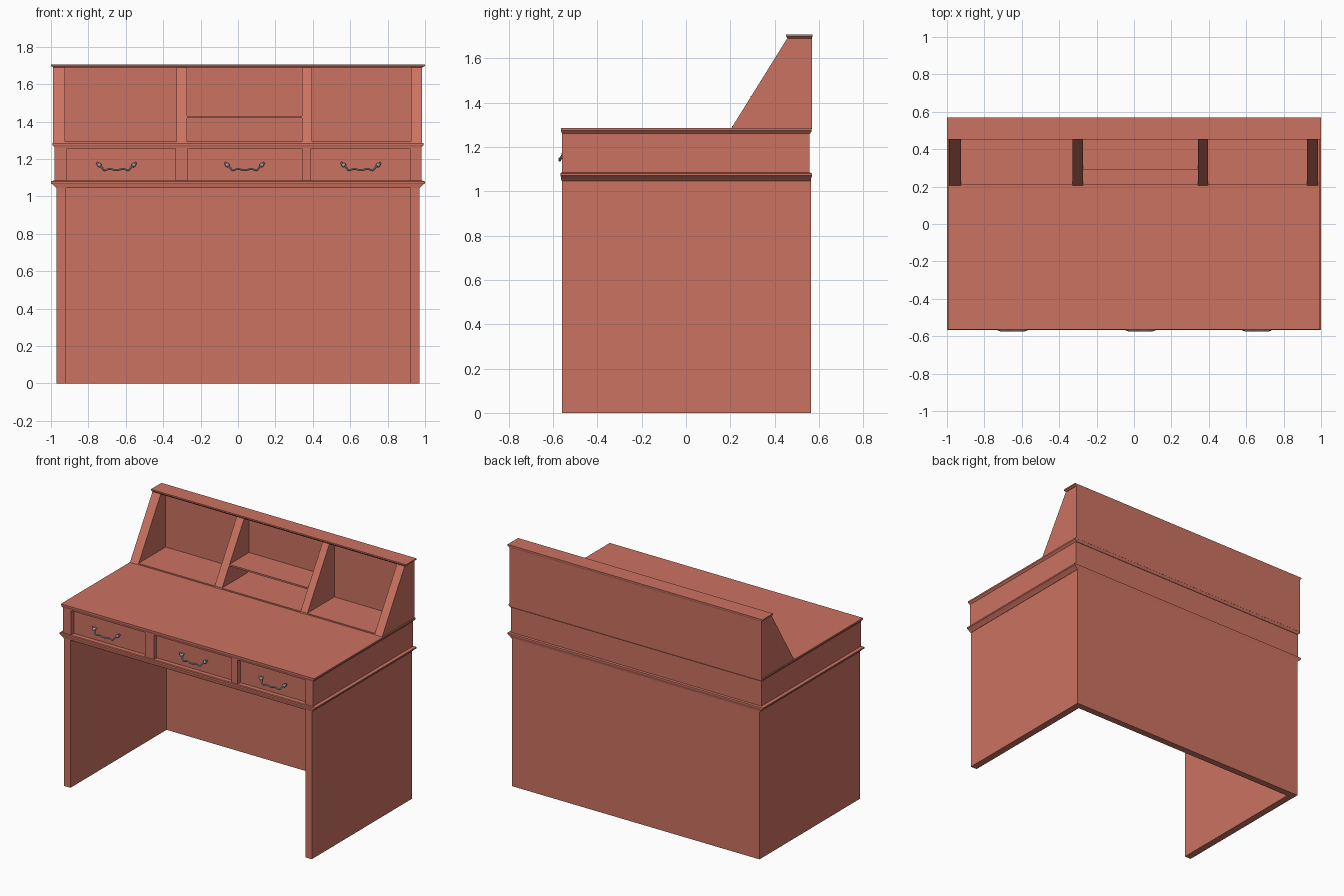
import bpy, bmesh, math
from mathutils import Vector, Matrix

if "Cube" in bpy.data.objects:
    bpy.data.objects.remove(bpy.data.objects["Cube"])


def material(name, color):
    m = bpy.data.materials.new(name)
    m.diffuse_color = color
    m.use_nodes = True
    m.node_tree.nodes["Principled BSDF"].inputs["Base Color"].default_value = m.diffuse_color
    return m


WOOD = material("red_wood", (0.6, 0.17, 0.12, 1))
METAL = material("grey_metal", (0.35, 0.35, 0.35, 1))


def finish(name, bm, mat=WOOD):
    bmesh.ops.recalc_face_normals(bm, faces=bm.faces)
    me = bpy.data.meshes.new(name)
    bm.to_mesh(me)
    bm.free()
    me.materials.append(mat)
    ob = bpy.data.objects.new(name, me)
    bpy.context.collection.objects.link(ob)
    return ob


def loft(name, rings):
    """Closed skin through a list of equal-length point rings."""
    bm = bmesh.new()
    vs = [[bm.verts.new(p) for p in r] for r in rings]
    n = len(vs[0])
    for a, b in zip(vs, vs[1:]):
        for i in range(n):
            j = (i + 1) % n
            bm.faces.new((a[i], a[j], b[j], b[i]))
    bm.faces.new(vs[0])
    bm.faces.new(vs[-1])
    return finish(name, bm)


def slab(name, levels):
    """Moulded slab: each level is (half width, front y, back y, z)."""
    return loft(name, [[(-h, f, z), (h, f, z), (h, b, z), (-h, b, z)]
                       for h, f, b, z in levels])


def box(name, x0, x1, y0, y1, z0, z1):
    return loft(name, [[(x0, y0, z), (x1, y0, z), (x1, y1, z), (x0, y1, z)]
                       for z in (z0, z1)])


# Base: two side panels and a back panel
box("left_side_panel", -0.97, -0.92, -0.56, 0.563, 0, 1.05)
box("right_side_panel", 0.92, 0.97, -0.56, 0.563, 0, 1.05)
box("base_back_panel", -0.92, 0.92, 0.515, 0.563, 0, 1.05)

# Moulding between base and drawer case
slab("lower_moulding", [(0.972, -0.561, 0.563, 1.045), (0.982, -0.563, 0.564, 1.055),
                        (0.994, -0.565, 0.567, 1.066), (1.0, -0.567, 0.568, 1.07),
                        (1.0, -0.567, 0.568, 1.08), (0.985, -0.562, 0.56, 1.084)])

# Drawer case with a front frame around three recessed drawers
openings = [(-0.915, -0.335), (-0.267, 0.342), (0.39, 0.92)]
box("drawer_case", -0.98, 0.98, -0.515, 0.557, 1.08, 1.262)
box("top_rail", -0.98, 0.98, -0.56, -0.515, 1.255, 1.264)
edges = [-0.98] + [x for o in openings for x in o] + [0.98]
for i in range(0, 8, 2):
    box(f"stile_{i // 2 + 1}", edges[i], edges[i + 1], -0.56, -0.515, 1.08, 1.256)
for i, (a, b) in enumerate(openings):
    box(f"drawer_front_{i + 1}", a, b, -0.53, -0.51, 1.08, 1.256)

# Desktop
slab("desktop", [(0.98, -0.56, 0.56, 1.26), (0.987, -0.562, 0.565, 1.268),
                 (0.992, -0.564, 0.567, 1.274), (0.992, -0.564, 0.567, 1.285)])

# Hutch: sloped sides and dividers, floor, back, shelf and cap
uprights = {"hutch_left_side": (-0.99, -0.925), "hutch_left_divider": (-0.33, -0.272),
            "hutch_right_divider": (0.343, 0.396), "hutch_right_side": (0.925, 0.985)}
for name, (a, b) in uprights.items():
    back = 0.568 if "side" in name else 0.52
    prof = [(0.202, 1.28), (0.46, 1.695), (back, 1.695), (back, 1.28)]
    loft(name, [[(x, y, z) for y, z in prof] for x in (a, b)])
box("hutch_floor", -0.93, 0.93, 0.208, 0.52, 1.28, 1.294)
box("hutch_back", -0.985, 0.985, 0.512, 0.568, 1.28, 1.695)
box("hutch_shelf", -0.275, 0.345, 0.29, 0.52, 1.418, 1.43)
slab("hutch_cap", [(0.988, 0.458, 0.568, 1.688), (0.992, 0.455, 0.569, 1.693),
                   (0.999, 0.452, 0.57, 1.697), (0.999, 0.452, 0.57, 1.706)])


# Curved drawer pulls with button ends
def handle(index, cx):
    half = [(0.088, -0.553, 1.166), (0.076, -0.565, 1.152), (0.066, -0.569, 1.137),
            (0.052, -0.57, 1.142), (0.034, -0.57, 1.149), (0.017, -0.57, 1.142)]
    path = [(-x, y, z) for x, y, z in half] + [(0, -0.57, 1.14)] + half[::-1]
    cu = bpy.data.curves.new("pull", 'CURVE')
    cu.dimensions = '3D'
    cu.bevel_depth = 0.0055
    cu.bevel_resolution = 2
    cu.use_fill_caps = True
    sp = cu.splines.new('NURBS')
    sp.points.add(len(path) - 1)
    for p, c in zip(sp.points, path):
        p.co = (*c, 1)
    sp.use_endpoint_u = True
    sp.order_u = 3
    sp.resolution_u = 4
    tmp = bpy.data.objects.new("pull", cu)
    bpy.context.collection.objects.link(tmp)
    me = bpy.data.meshes.new_from_object(
        tmp.evaluated_get(bpy.context.evaluated_depsgraph_get()))
    bm = bmesh.new()
    bm.from_mesh(me)
    bpy.data.objects.remove(tmp)
    for s in (-1, 1):
        at = Matrix.Translation((s * 0.092, -0.55, 1.167))
        bmesh.ops.create_uvsphere(bm, u_segments=12, v_segments=8, radius=0.012, matrix=at)
        tip = Matrix.Translation((s * 0.102, -0.55, 1.176))
        bmesh.ops.create_uvsphere(bm, u_segments=10, v_segments=6, radius=0.007, matrix=tip)
        post = Matrix.Translation((s * 0.092, -0.539, 1.167)) @ Matrix.Rotation(math.pi / 2, 4, 'X')
        bmesh.ops.create_cone(bm, cap_ends=True, segments=12, radius1=0.008,
                              radius2=0.008, depth=0.022, matrix=post)
    ob = finish(f"drawer_handle_{index}", bm, METAL)
    ob.location.x = cx
    bpy.ops.object.select_all(action='DESELECT')
    ob.select_set(True)
    bpy.context.view_layer.objects.active = ob
    bpy.ops.object.shade_smooth_by_angle()


for i, cx in enumerate((-0.65, 0.035, 0.657)):
    handle(i + 1, cx)
